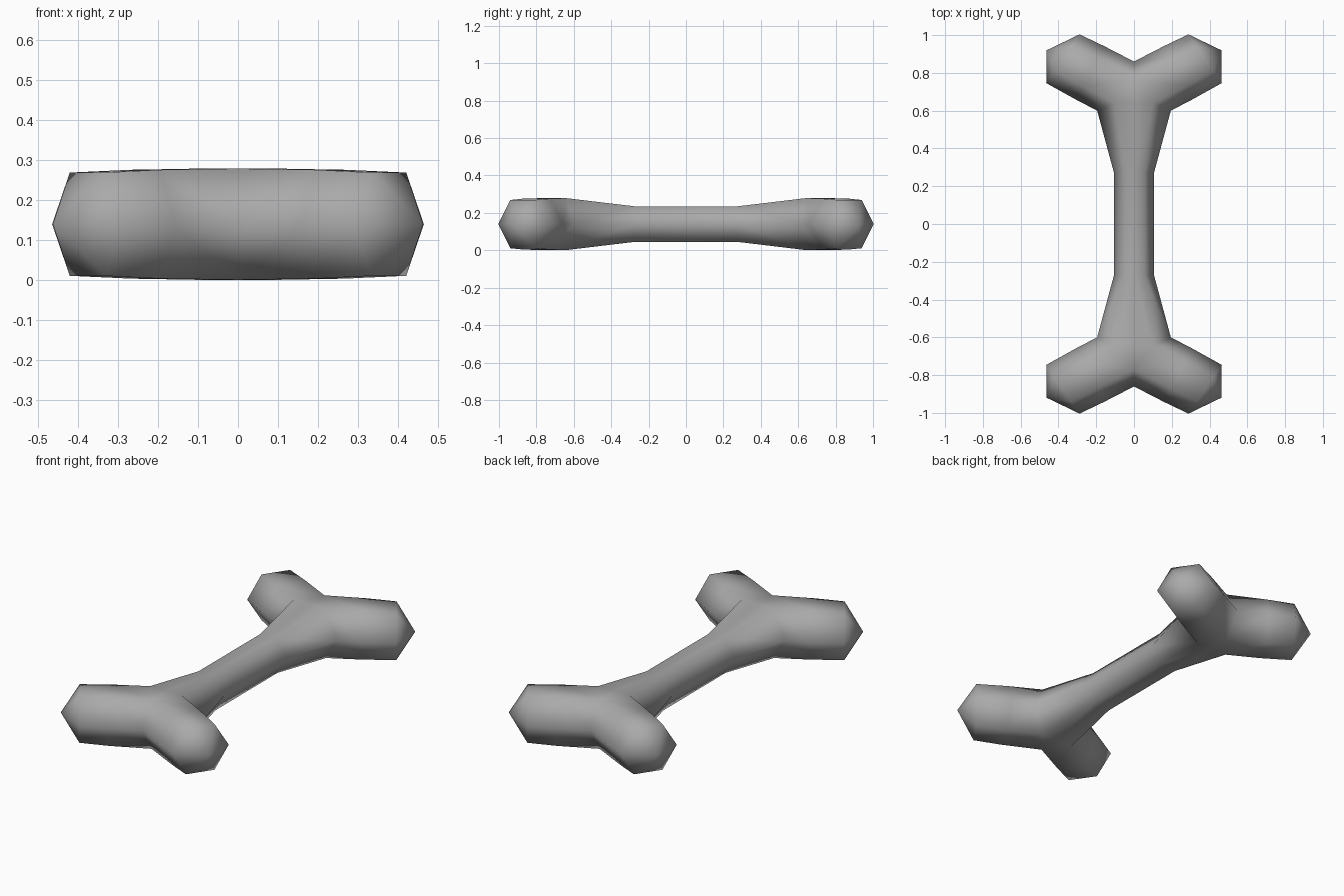
import bpy, bmesh, math
from mathutils import Matrix

if "Cube" in bpy.data.objects:
    bpy.data.objects.remove(bpy.data.objects["Cube"])

MID = 0.14            # height of the bone's centre line
COS, SIN = 0.887, 0.462   # direction of a knob in plan

bm = bmesh.new()


def ring(points):
    return [bm.verts.new(p) for p in points]


def half_hex(y, side, top_x, h, side_y=None):
    """Right half of a flat-topped hexagon across the shaft."""
    return ring([(0, y, MID + h), (top_x, y, MID + h),
                 (side, y if side_y is None else side_y, MID),
                 (top_x, y, MID - h), (0, y, MID - h)])


def knob_pt(s, n, z):
    """Point s along the knob axis and n across it."""
    n += 0.602
    return (COS * s - SIN * n, SIN * s + COS * n, z)


def knob_hex(s, r, h, tilt=0.0):
    """Hexagon across the knob, starting at the inner (crotch) side."""
    layout = [(1, 0), (.5, 1), (-.5, 1), (-1, 0), (-.5, -1), (.5, -1)]
    return ring([knob_pt(s - tilt * a * r, a * r, MID + b * h) for a, b in layout])


def bridge(a, b, closed=False):
    for i in range(len(a) if closed else len(a) - 1):
        j = (i + 1) % len(a)
        bm.faces.new((a[i], a[j], b[j], b[i]))


# Quarter of the shaft, flaring towards the knobs
shaft = [half_hex(0, 0.107, 0.054, 0.095),
         half_hex(0.275, 0.107, 0.054, 0.095),
         half_hex(0.642, 0.195, 0.10, 0.139, 0.60)]
for a, b in zip(shaft, shaft[1:]):
    bridge(a, b)

# Fork between the two knobs
end = shaft[-1]
crotch, top, bottom = ring([(0, 0.86, MID), (0, 0.77, MID + 0.139), (0, 0.77, MID - 0.139)])
bm.faces.new((end[0], end[1], top))
bm.faces.new((end[3], end[4], bottom))

# Knob with a blunt pointed end
base = [crotch, top, end[1], end[2], end[3], bottom]
middle = knob_hex(0.575, 0.160, 0.136)
outer = knob_hex(0.738, 0.155, 0.129, 0.12)
bridge(base, middle, True)
bridge(middle, outer, True)
tip = bm.verts.new(knob_pt(0.835, 0, MID))
for i in range(6):
    bm.faces.new((outer[i], outer[(i + 1) % 6], tip))

# Mirror the quarter into the whole bone
for axis, idx in (('X', 0), ('Y', 1)):
    bmesh.ops.mirror(bm, geom=bm.verts[:] + bm.edges[:] + bm.faces[:],
                     matrix=Matrix.Identity(4), merge_dist=0.0005, axis=axis)
    bmesh.ops.remove_doubles(bm, verts=bm.verts[:], dist=0.0005)
bmesh.ops.recalc_face_normals(bm, faces=bm.faces[:])
for f in bm.faces:
    f.smooth = True

mesh = bpy.data.meshes.new("bone")
bm.to_mesh(mesh)
bm.free()
grey = bpy.data.materials.new("grey")
grey.diffuse_color = (0.4, 0.4, 0.4, 1)
grey.use_nodes = True
grey.node_tree.nodes["Principled BSDF"].inputs["Base Color"].default_value = grey.diffuse_color
mesh.materials.append(grey)
bone = bpy.data.objects.new("bone", mesh)
bpy.context.collection.objects.link(bone)
